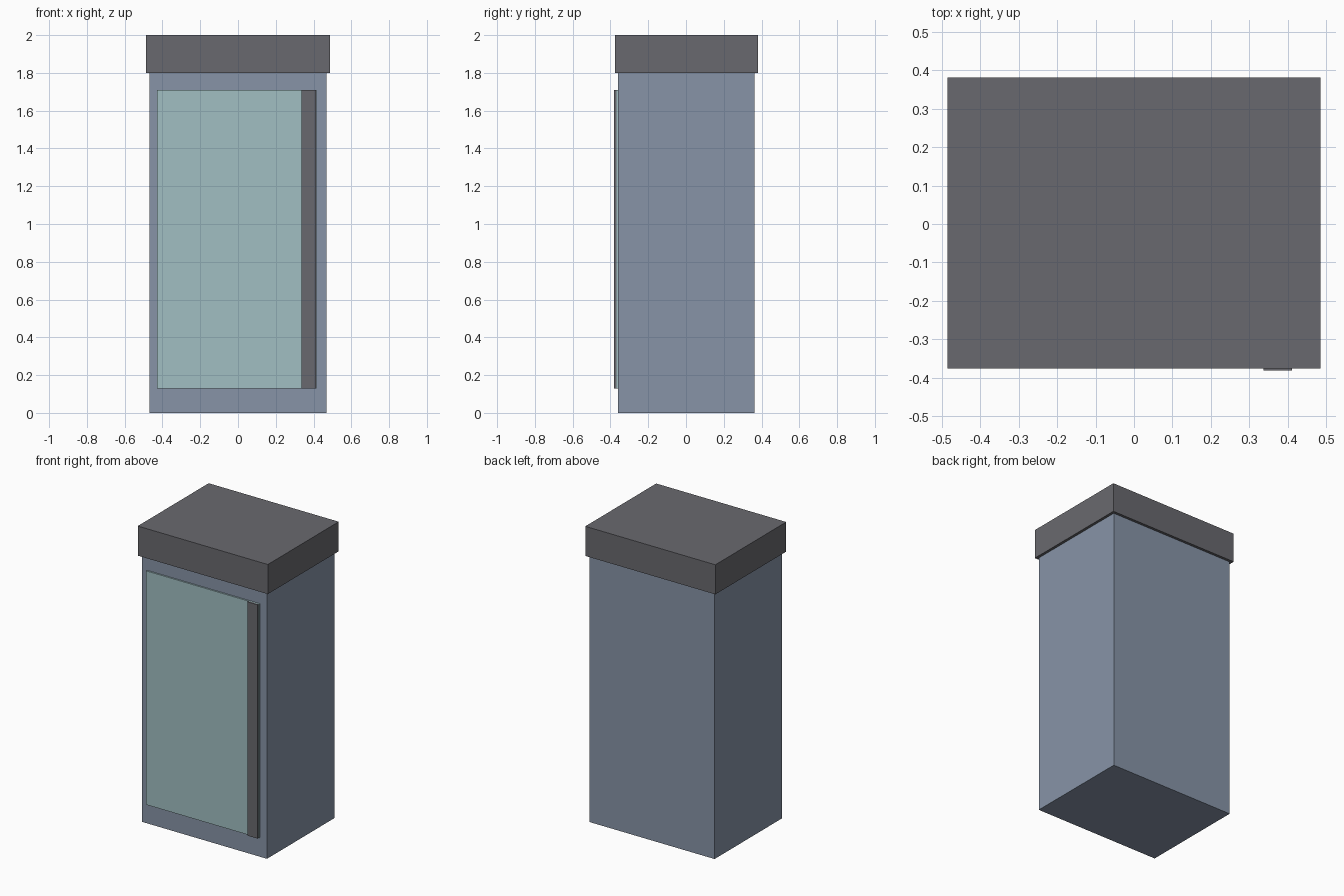
import bpy

if "Cube" in bpy.data.objects:
    bpy.data.objects.remove(bpy.data.objects["Cube"])


def srgb(r, g, b):
    def lin(c):
        c /= 255
        return c / 12.92 if c <= 0.04045 else ((c + 0.055) / 1.055) ** 2.4
    return (lin(r), lin(g), lin(b), 1)


def material(name, colour):
    m = bpy.data.materials.new(name)
    m.diffuse_color = colour
    m.use_nodes = True
    m.node_tree.nodes["Principled BSDF"].inputs["Base Color"].default_value = m.diffuse_color
    return m


def box(name, lo, hi, mat):
    bpy.ops.mesh.primitive_cube_add(size=1, location=[(a + b) / 2 for a, b in zip(lo, hi)])
    ob = bpy.context.object
    ob.name = name
    ob.scale = [b - a for a, b in zip(lo, hi)]
    bpy.ops.object.transform_apply(location=False, rotation=False, scale=True)
    ob.data.materials.append(mat)
    return ob


blue = material("blue grey", srgb(135, 148, 167))
glass = material("pale teal glass", srgb(161, 191, 194))
dark = material("dark grey", srgb(105, 105, 110))

# Cabinet body and overhanging top
box("cabinet_body", (-0.468, -0.359, 0), (0.468, 0.363, 1.8), blue)
box("cabinet_top", (-0.486, -0.376, 1.8), (0.486, 0.381, 2), dark)

# Glass door plate with a full-height handle strip on its right edge
box("glass_door", (-0.428, -0.369, 0.13), (0.416, -0.359, 1.71), glass)
box("door_handle", (0.337, -0.381, 0.13), (0.412, -0.369, 1.71), dark)
